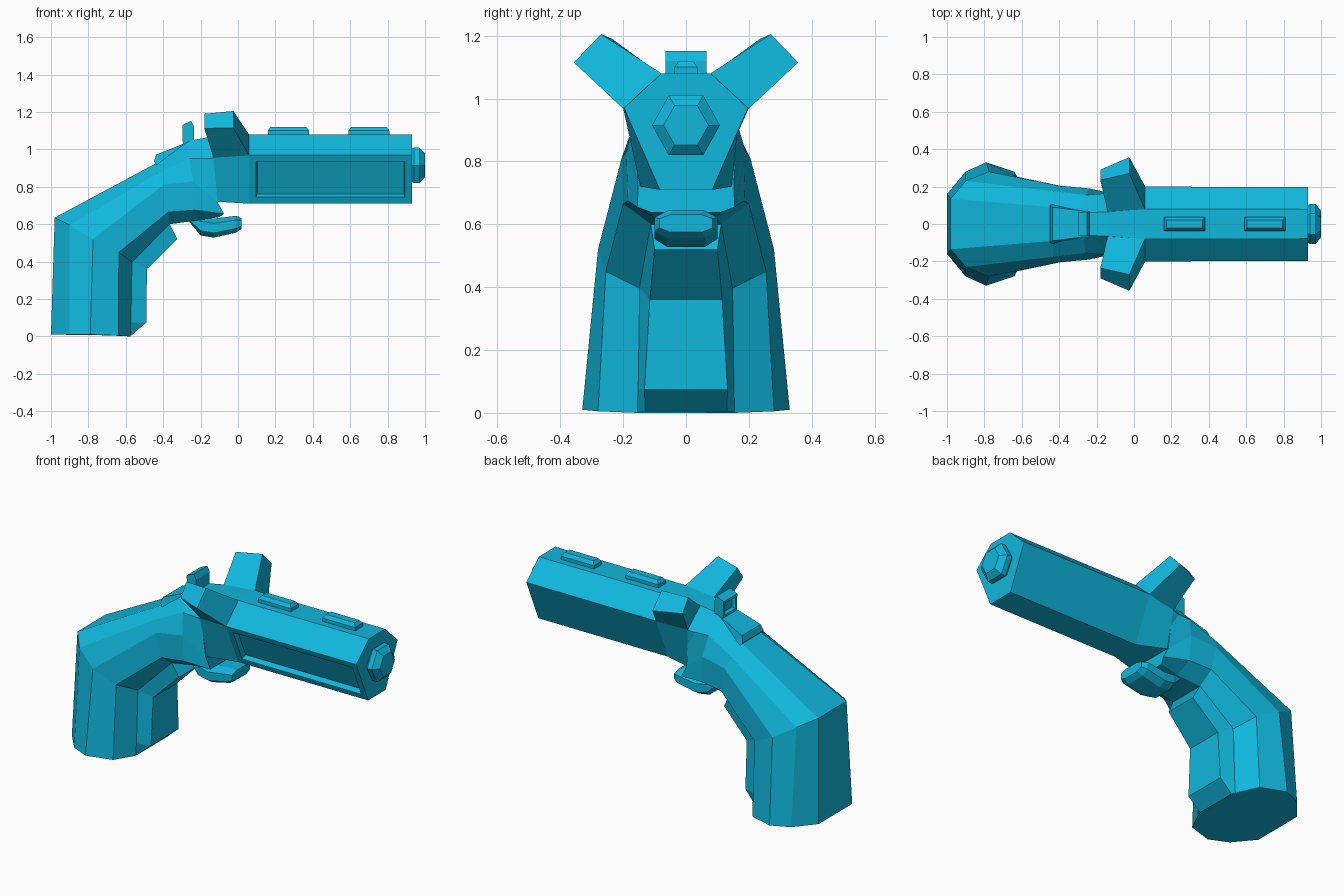
import bpy, bmesh
from mathutils import Vector

mat = bpy.data.materials.new("cyan")
mat.diffuse_color = (0.005, 0.48, 0.73, 1)


def loft(name, rings, mirror=True, recess=None):
    """Skin a list of rings; half rings (y > 0) are mirrored into full ones.
    recess = (direction, border, depth) sinks the face pointing that way."""
    bm = bmesh.new()
    loops = []
    for r in rings:
        pts = list(r)
        if mirror:
            pts += [(x, -y, z) for x, y, z in reversed(r)]
        loops.append([bm.verts.new(p) for p in pts])
    n = len(loops[0])
    for a, b in zip(loops, loops[1:]):
        for i in range(n):
            j = (i + 1) % n
            bm.faces.new((a[i], a[j], b[j], b[i]))
    bm.faces.new(loops[0])
    bm.faces.new(loops[-1])
    bmesh.ops.recalc_face_normals(bm, faces=bm.faces)
    if recess:
        d, border, depth = recess
        d = Vector(d).normalized()
        bm.normal_update()
        face = max(bm.faces, key=lambda f: f.normal.dot(d))
        bmesh.ops.inset_individual(bm, faces=[face], thickness=border)
        bmesh.ops.inset_individual(bm, faces=[face], thickness=0.008, depth=-depth)
    me = bpy.data.meshes.new(name)
    bm.to_mesh(me)
    bm.free()
    me.materials.append(mat)
    ob = bpy.data.objects.new(name, me)
    bpy.context.collection.objects.link(ob)
    return ob


def hexagon(x, s=1.0):
    return [(x, 0.08 * s, 1.08), (x, 0.2 * s, 0.97), (x, 0.085 * s, 0.71)]


# barrel with a sunken panel on the front side only
loft("barrel", [hexagon(0.06), hexagon(0.93, 0.985)],
     recess=((0, -0.26, -0.12), 0.053, 0.03))

# neck between barrel and grip
loft("neck", [[(-0.27, 0.06, 1.045), (-0.24, 0.15, 0.94), (-0.22, 0.13, 0.73)],
              [(-0.14, 0.065, 1.068), (-0.13, 0.17, 0.955), (-0.11, 0.145, 0.72)],
              hexagon(0.06)])

# muzzle tip
def muzzle_ring(x, s):
    return [(x, 0.055 * s, 0.915 + 0.095 * s), (x, 0.108 * s, 0.915),
            (x, 0.055 * s, 0.915 - 0.095 * s)]

loft("muzzle", [muzzle_ring(0.92, 0.85), muzzle_ring(0.94, 1), muzzle_ring(0.97, 1),
                muzzle_ring(1.0, 0.66)])

# ten-sided grip, bent at the elbow and running up under the neck
loft("grip", [
    [(-1.0, 0.16, 0.01), (-0.9, 0.28, 0.01), (-0.79, 0.33, 0.01),
     (-0.64, 0.28, 0.005), (-0.575, 0.155, 0.0)],
    [(-0.98, 0.135, 0.635), (-0.9, 0.23, 0.595), (-0.775, 0.28, 0.52),
     (-0.637, 0.255, 0.45), (-0.565, 0.145, 0.395)],
    [(-0.43, 0.09, 0.93), (-0.43, 0.175, 0.87), (-0.4, 0.205, 0.81),
     (-0.372, 0.2, 0.665), (-0.365, 0.11, 0.6)],
    [(-0.27, 0.07, 1.04), (-0.26, 0.155, 0.95), (-0.24, 0.19, 0.83),
     (-0.23, 0.185, 0.675), (-0.22, 0.1, 0.62)],
    [(-0.14, 0.06, 1.06), (-0.13, 0.165, 0.95), (-0.11, 0.152, 0.72),
     (-0.075, 0.155, 0.655), (-0.1, 0.11, 0.638)]])

# raised strip down the front of the grip
loft("grip_strip", [
    [(-0.6, 0.16, 0.005), (-0.575, 0.155, 0.003), (-0.57, 0.13, 0.005)],
    [(-0.6, 0.16, 0.07), (-0.57, 0.152, 0.075), (-0.49, 0.132, 0.075)],
    [(-0.6, 0.15, 0.4), (-0.56, 0.147, 0.4), (-0.487, 0.115, 0.36)],
    [(-0.4, 0.12, 0.61), (-0.365, 0.112, 0.6), (-0.325, 0.1, 0.52)]])

# saddle plate behind the sight
loft("saddle", [[(-0.45, 0.1, 0.935), (-0.42, 0.11, 0.9)],
                [(-0.437, 0.09, 0.972), (-0.4, 0.1, 0.92)],
                [(-0.235, 0.065, 1.053), (-0.235, 0.075, 1.0)]])

# rear sight with a notch in its back
def sight_ring(y):
    return [(-0.295, y, 1.03), (-0.298, y, 1.13), (-0.25, y, 1.152),
            (-0.235, y, 1.12), (-0.235, y, 1.03)]

loft("rear_sight", [sight_ring(-0.065), sight_ring(0.065)], mirror=False,
     recess=((-1, 0, 0), 0.02, 0.02))

# rails on top of the barrel
for i, x in enumerate((0.16, 0.59)):
    loft(f"top_rail_{i + 1}", [
        [(x, 0.037, 1.07), (x + 0.22, 0.037, 1.07)],
        [(x, 0.037, 1.10), (x + 0.22, 0.037, 1.10)],
        [(x + 0.015, 0.022, 1.12), (x + 0.205, 0.022, 1.12)]])

# swept fins on both sides
for side, s in (("left", 1), ("right", -1)):
    loft(f"fin_{side}", [
        [(0.06, s * 0.075, 1.078), (0.06, s * 0.2, 0.968),
         (-0.13, s * 0.168, 0.953), (-0.14, s * 0.06, 1.062)],
        [(-0.025, s * 0.27, 1.205), (-0.025, s * 0.357, 1.115),
         (-0.18, s * 0.29, 1.112), (-0.18, s * 0.235, 1.19)]], mirror=False)

# trigger pod
loft("trigger", [
    [(x, 0.055 * w, top), (x, 0.1 * w, top - 0.25 * (top - bot)),
     (x, 0.1 * w, bot + 0.25 * (top - bot)), (x, 0.06 * w, bot)]
    for x, bot, top, w in ((-0.26, 0.612, 0.645, 0.8), (-0.2, 0.54, 0.64, 0.95),
                           (-0.13, 0.528, 0.63, 1), (-0.01, 0.555, 0.645, 1),
                           (0.02, 0.575, 0.632, 0.85))])
